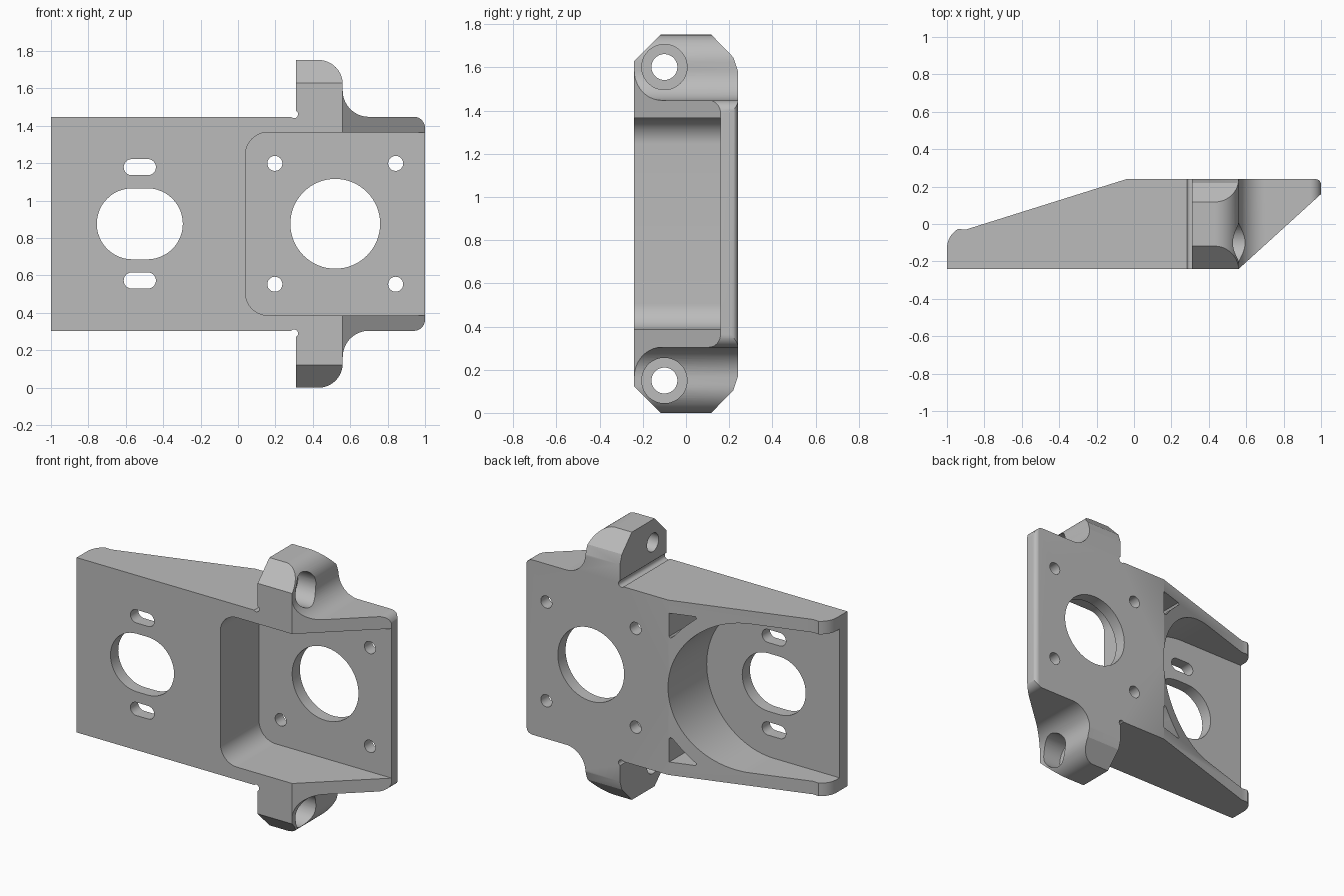
import bpy, bmesh, math

if "Cube" in bpy.data.objects:
    bpy.data.objects.remove(bpy.data.objects["Cube"])

MID = 0.876  # mirror plane height; profiles use heights relative to it


def arc(cx, cy, r, start, end, steps=16):
    angles = [math.radians(start + (end - start) * i / steps) for i in range(steps + 1)]
    return [(cx + r * math.cos(a), cy + r * math.sin(a)) for a in angles]


def circle(cx, cy, r):
    return arc(cx, cy, r, 0, 360, 64)[:-1]


def slot(cx, cy, half, r):
    return arc(cx + half, cy, r, -90, 90, 24) + arc(cx - half, cy, r, 90, 270, 24)


def mirrored(points):
    return points + [(u, -v) for u, v in reversed(points)]


def prism(name, points, axis, low, high):
    """Extrude a 2D profile along an axis; heights are offset by MID."""
    place = {"X": lambda u, v, d: (d, u, v + MID),
             "Y": lambda u, v, d: (u, d, v + MID),
             "Z": lambda u, v, d: (u, v, d)}[axis]
    bm = bmesh.new()
    base = bm.faces.new([bm.verts.new(place(u, v, low)) for u, v in points])
    top = bmesh.ops.extrude_face_region(bm, geom=[base])["geom"]
    shift = [b - a for a, b in zip(place(0, 0, low), place(0, 0, high))]
    bmesh.ops.translate(bm, vec=shift, verts=[g for g in top if isinstance(g, bmesh.types.BMVert)])
    bmesh.ops.recalc_face_normals(bm, faces=bm.faces)
    mesh = bpy.data.meshes.new(name)
    bm.to_mesh(mesh)
    bm.free()
    obj = bpy.data.objects.new(name, mesh)
    bpy.context.collection.objects.link(obj)
    return obj


def combine(tool, operation="DIFFERENCE"):
    mod = bracket.modifiers.new(tool.name, "BOOLEAN")
    mod.operation, mod.object, mod.solver = operation, tool, "EXACT"
    tool.hide_render = True
    bpy.context.view_layer.objects.active = bracket
    bpy.ops.object.modifier_apply(modifier=mod.name)
    bpy.data.objects.remove(tool)


# Outline with lugs, trimmed by the plan and side outlines
outline = ([(-1, 0.572), (0.31, 0.572), (0.31, 0.876)]
           + arc(0.43, 0.746, 0.13, 90, 0)
           + arc(0.7, 0.712, 0.14, 180, 270)
           + arc(0.94, 0.512, 0.06, 90, 0))
bracket = prism("mounting_bracket", mirrored(outline), "Y", -0.5, 0.5)

plan = ([(-1.1, -0.24), (0.56, -0.24), (1, 0.16)] + arc(0.97, 0.21, 0.03, 0, 90, 8)
        + [(-0.04, 0.24), (-0.9, -0.03)] + arc(-0.88, -0.13, 0.12, 112, 180, 8)[1:]
        + [(-1, -0.2), (-1.1, -0.2)])
plan = [p for p in plan if p[0] > -1.05]
plan[-1:] = [(-1, -0.24)]
combine(prism("plan", plan, "Z", -1, 3), "INTERSECT")

side = [(-0.4, 0.594), (-0.094, 0.9), (0.094, 0.9), (0.22, 0.77), (0.3, 0.53)]
combine(prism("side", mirrored(side), "X", -2, 2), "INTERSECT")

# Front pocket, open toward the right end
pocket = [(1.3, 0.489)] + arc(0.16, 0.369, 0.12, 90, 180)
combine(prism("front_pocket", mirrored(pocket), "Y", -0.6, 0.16))

# Rear pocket with a round end, open toward the left end
rear = [(-1.3, 0.487)] + arc(-0.525, 0, 0.487, 90, -90, 64) + [(-1.3, -0.487)]
combine(prism("rear_pocket", rear, "Y", -0.16, 0.6))

# Corner lightening pockets, lug bores and corner reliefs
corner = [(-0.045, 0.487), (-0.2, 0.487), (-0.208, 0.475), (-0.19, 0.46),
          (-0.125, 0.4), (-0.065, 0.332), (-0.052, 0.325), (-0.045, 0.335)]
for s in (1, -1):
    combine(prism("corner_pocket", [(u, v * s) for u, v in corner], "Y", -0.16, 0.6))
    combine(prism("lug_hole", circle(-0.1, 0.726 * s, 0.06), "X", 0.2, 0.9))
    combine(prism("lug_counterbore", circle(-0.1, 0.726 * s, 0.105), "X", 0.43, 0.9))
    combine(prism("corner_relief", circle(0.3, 0.586 * s, 0.021), "Y", -0.6, 0.6))
    # Adjustment slots and screw holes
    combine(prism("small_slot", slot(-0.525, 0.303 * s, 0.043, 0.043), "Y", -0.6, 0.6))
    for x in (0.197, 0.843):
        combine(prism("screw_hole", circle(x, 0.323 * s, 0.04), "Y", -0.6, 0.6))

# Large openings
combine(prism("round_opening", circle(0.52, 0, 0.24), "Y", -0.6, 0.6))
combine(prism("oblong_opening", slot(-0.525, 0, 0.04, 0.19), "Y", -0.6, 0.6))

# Single grey finish
grey = bpy.data.materials.new("plain_grey")
grey.use_nodes = True
color = (0.5, 0.5, 0.5, 1)
grey.diffuse_color = color
grey.node_tree.nodes["Principled BSDF"].inputs["Base Color"].default_value = color
bracket.data.materials.clear()
bracket.data.materials.append(grey)
for poly in bracket.data.polygons:
    poly.material_index = 0

bpy.ops.object.select_all(action="DESELECT")
bracket.select_set(True)
bpy.context.view_layer.objects.active = bracket
bpy.ops.object.shade_smooth_by_angle(angle=math.radians(25))
